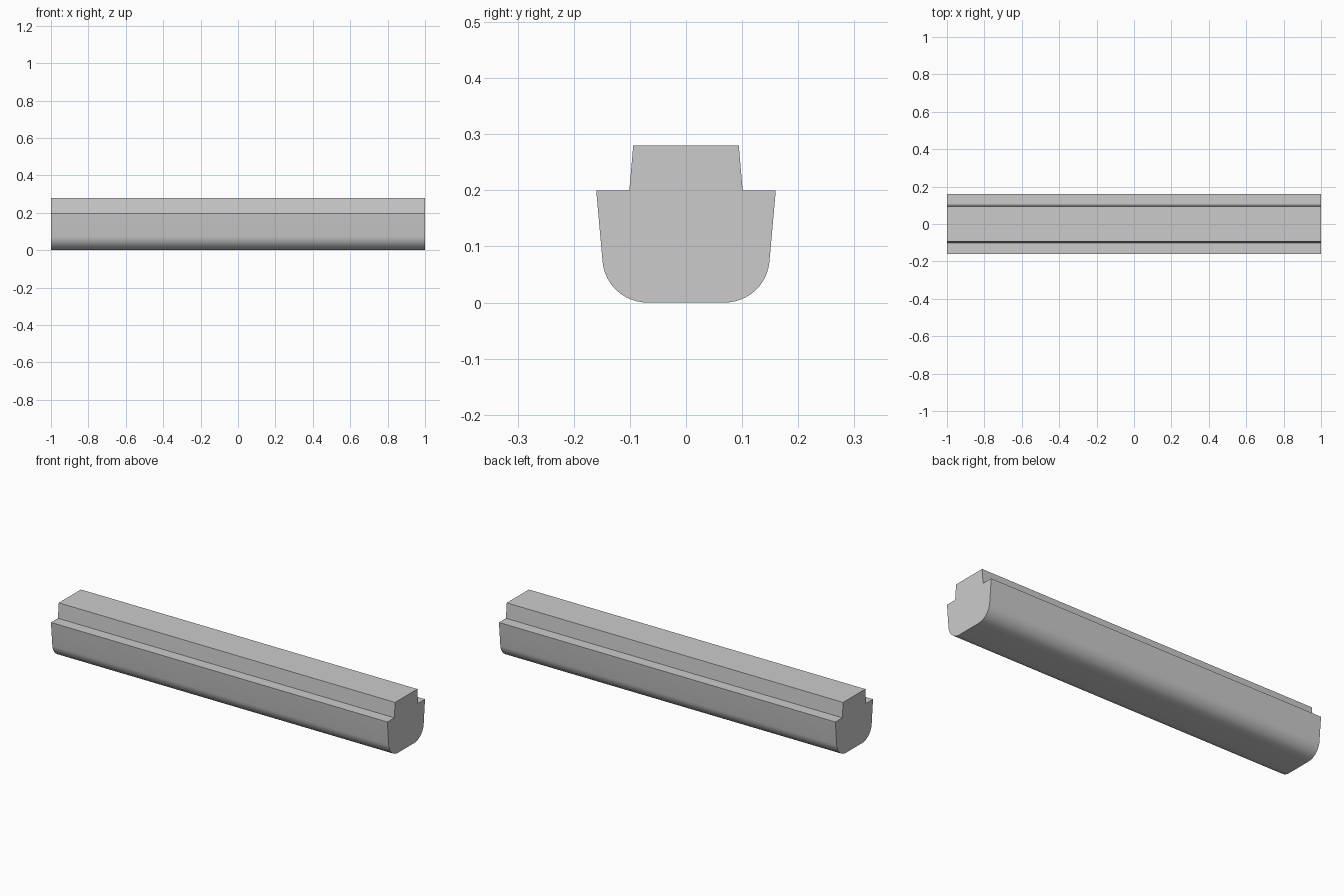
import bpy, bmesh, math

# Remove the default cube
cube = bpy.data.objects.get("Cube")
if cube:
    bpy.data.objects.remove(cube, do_unlink=True)

LENGTH = 2.0
RADIUS = 0.08
SEGMENTS = 12


def make_material(name, color):
    mat = bpy.data.materials.new(name)
    mat.use_nodes = True
    mat.diffuse_color = color
    mat.node_tree.nodes["Principled BSDF"].inputs["Base Color"].default_value = color
    return mat


def half_profile():
    """Right half of the cross-section as (y, z), from the bottom up."""
    lean = math.atan2(0.012, 0.12)  # outward slope of the lower sides
    center_y = 0.069
    points = []
    for i in range(SEGMENTS + 1):
        a = -math.pi / 2 + (math.pi / 2 - lean) * i / SEGMENTS
        points.append((center_y + RADIUS * math.cos(a), RADIUS + RADIUS * math.sin(a)))
    # Flared side, ledge and tapered upper rib
    return points + [(0.16, 0.2), (0.101, 0.2), (0.094, 0.28)]


# Stepped bar: mirrored cross-section extruded along x
right = half_profile()
outline = right + [(-y, z) for y, z in reversed(right)]
bm = bmesh.new()
end = bm.faces.new([bm.verts.new((-LENGTH / 2, y, z)) for y, z in outline])
extruded = bmesh.ops.extrude_face_region(bm, geom=[end], use_keep_orig=True)
moved = [g for g in extruded["geom"] if isinstance(g, bmesh.types.BMVert)]
bmesh.ops.translate(bm, verts=moved, vec=(LENGTH, 0, 0))
bmesh.ops.recalc_face_normals(bm, faces=bm.faces)

mesh = bpy.data.meshes.new("stepped_bar")
bm.to_mesh(mesh)
bm.free()
bar = bpy.data.objects.new("stepped_bar", mesh)
bpy.context.collection.objects.link(bar)
mesh.materials.append(make_material("light grey", (0.6, 0.6, 0.6, 1)))

# Smooth the rounded lower corners, keep the other edges sharp
bpy.ops.object.select_all(action="DESELECT")
bar.select_set(True)
bpy.context.view_layer.objects.active = bar
bpy.ops.object.shade_smooth_by_angle(angle=math.radians(30))
